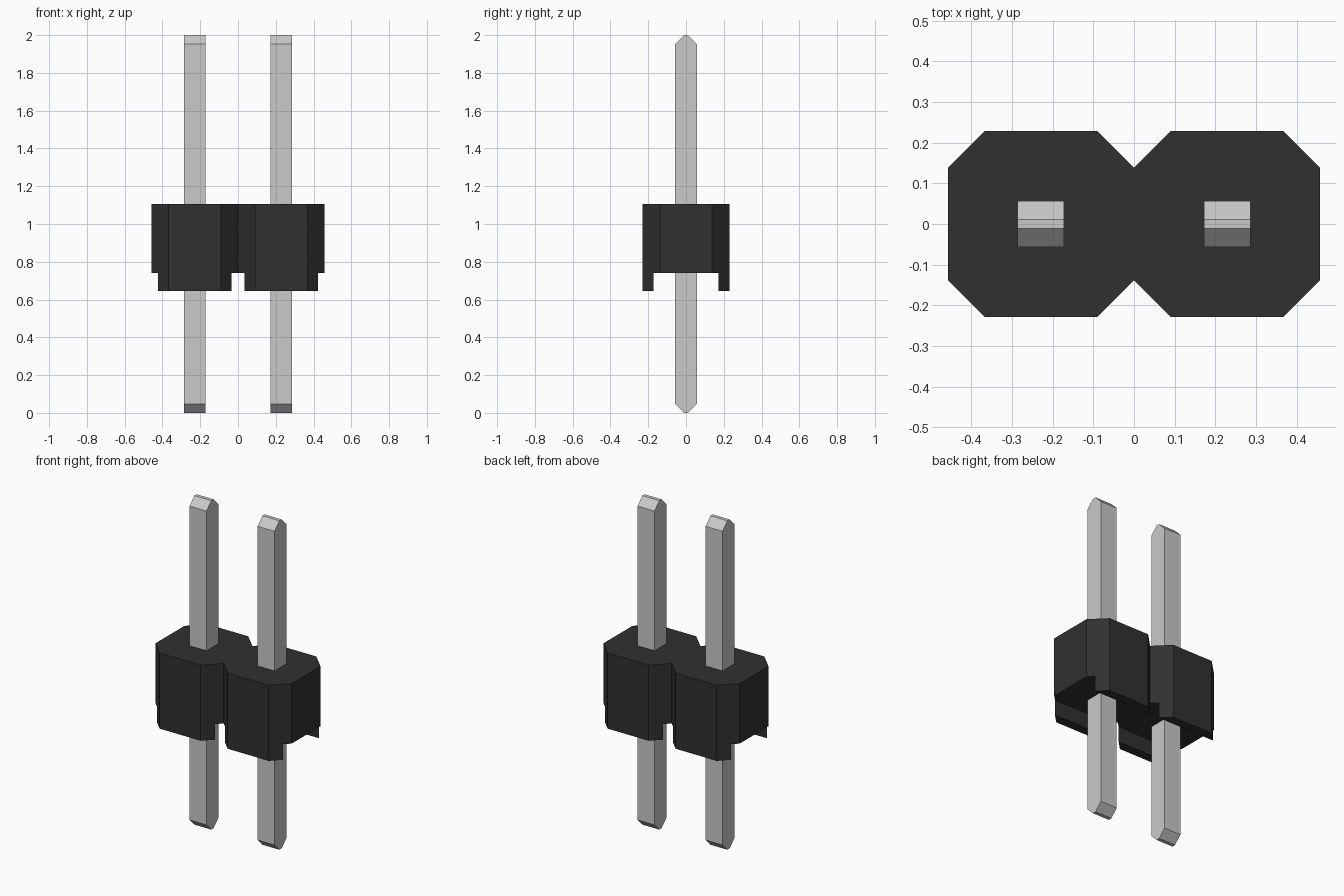
import bpy
import bmesh
from mathutils import Vector

old = bpy.data.objects.get("Cube")
if old:
    bpy.data.objects.remove(old, do_unlink=True)


def material(name, value):
    mat = bpy.data.materials.new(name)
    mat.use_nodes = True
    colour = (value, value, value, 1.0)
    mat.diffuse_color = colour
    mat.node_tree.nodes["Principled BSDF"].inputs["Base Color"].default_value = colour
    return mat


def prism(name, outline, depth, mat):
    """Extrude a closed outline of 3D points along the depth vector."""
    bm = bmesh.new()
    face = bm.faces.new([bm.verts.new(p) for p in outline])
    ext = bmesh.ops.extrude_face_region(bm, geom=[face], use_keep_orig=True)
    moved = [v for v in ext["geom"] if isinstance(v, bmesh.types.BMVert)]
    bmesh.ops.translate(bm, verts=moved, vec=Vector(depth))
    bmesh.ops.recalc_face_normals(bm, faces=bm.faces)
    mesh = bpy.data.meshes.new(name)
    bm.to_mesh(mesh)
    bm.free()
    mesh.materials.append(mat)
    obj = bpy.data.objects.new(name, mesh)
    bpy.context.scene.collection.objects.link(obj)
    return obj


black = material("black plastic", 0.030)
metal = material("grey metal", 0.586)

FOOT_Z, BODY_Z, TOP_Z = 0.645, 0.74, 1.105
PITCH = 0.229              # pin offset from the centre
HALF, CORNER = 0.229, 0.138  # octagon half width and chamfer start
PIN, TIP, TAPER = 0.057, 0.011, 0.046
CHANNEL = 0.172            # half width of the channel underneath

# Housing: two octagons joined at a notch
quarter = [(0, CORNER), (HALF - CORNER, HALF),
           (PITCH + CORNER, HALF), (2 * HALF, CORNER)]
right_side = quarter + [(x, -y) for x, y in reversed(quarter)]
left_side = [(-x, y) for x, y in reversed(right_side)][1:-1]
prism("housing", [(x, y, BODY_Z) for x, y in right_side + left_side],
      (0, 0, TOP_Z - BODY_Z), black)

inset = HALF - CHANNEL     # foot flare along the octagon chamfer
for sx, side in ((-1, "right"), (1, "left")):
    cx = sx * PITCH
    # Feet either side of the channel
    for sy, end in ((-1, "front"), (1, "back")):
        outline = [(cx - CORNER, sy * HALF, FOOT_Z),
                   (cx + CORNER, sy * HALF, FOOT_Z),
                   (cx + CORNER + inset, sy * CHANNEL, FOOT_Z),
                   (cx - CORNER - inset, sy * CHANNEL, FOOT_Z)]
        prism(f"{end}_{side}_foot", outline, (0, 0, BODY_Z - FOOT_Z), black)

    # Pin with wedge-shaped ends
    profile = [(-TIP, 0), (TIP, 0), (PIN, TAPER), (PIN, 2 - TAPER),
               (TIP, 2), (-TIP, 2), (-PIN, 2 - TAPER), (-PIN, TAPER)]
    prism(f"{side}_pin", [(cx - PIN, y, z) for y, z in profile],
          (2 * PIN, 0, 0), metal)
